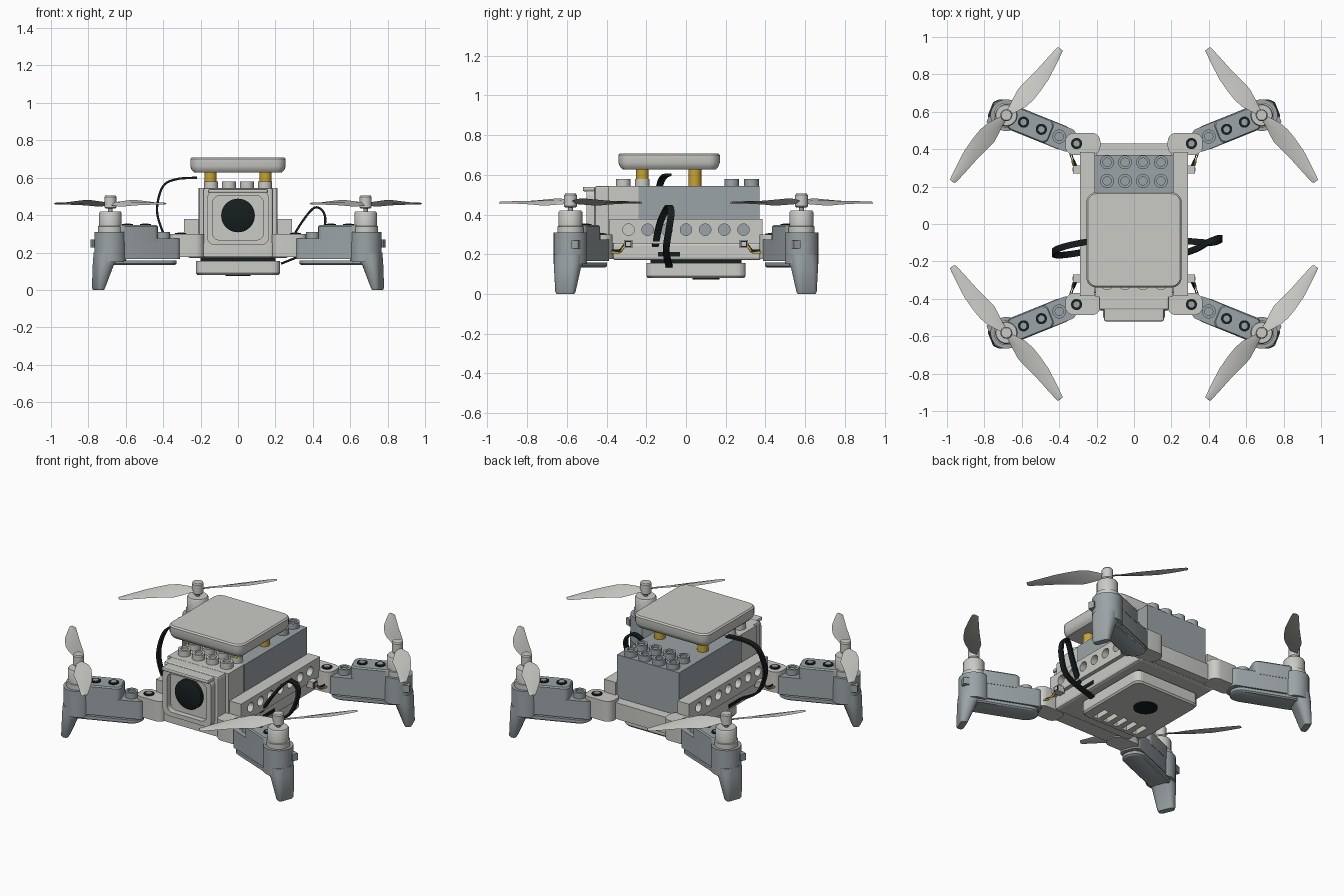
import bpy, bmesh
from math import radians, pi, cos, sin
from mathutils import Vector, Matrix
from mathutils.geometry import interpolate_bezier

if "Cube" in bpy.data.objects:
    bpy.data.objects.remove(bpy.data.objects["Cube"])


def material(name, rgb):
    m = bpy.data.materials.new(name)
    m.use_nodes = True
    m.diffuse_color = (*rgb, 1)
    m.node_tree.nodes["Principled BSDF"].inputs["Base Color"].default_value = (*rgb, 1)
    return m


LIGHT = material("light grey", (0.59, 0.6, 0.56))
SLATE = material("slate grey", (0.33, 0.37, 0.385))
BLACK = material("black", (0.008, 0.013, 0.013))
GOLD = material("gold", (0.58, 0.37, 0.03))


def circle(a, b, r, n=24):
    return [(a + r * cos(2 * pi * i / n), b + r * sin(2 * pi * i / n)) for i in range(n)]


def rrect(a0, a1, b0, b1, r, n=5):
    """Rounded rectangle outline."""
    corners = [(a1 - r, b1 - r), (a0 + r, b1 - r), (a0 + r, b0 + r), (a1 - r, b0 + r)]
    return [(a + r * cos(pi / 2 * (k + i / n)), b + r * sin(pi / 2 * (k + i / n)))
            for k, (a, b) in enumerate(corners) for i in range(n + 1)]


def at(outline, h, axis="z"):
    """Place a flat outline at a height along an axis."""
    put = {"x": lambda a, b: (h, a, b), "y": lambda a, b: (a, h, b), "z": lambda a, b: (a, b, h)}
    return [put[axis](a, b) for a, b in outline]


def loft(name, rings, mat, M=Matrix(), mirror="", bevel=0, smooth=True):
    """Skin a row of rings, cap both ends, mirror across the named axes."""
    bm = bmesh.new()
    rows = [[bm.verts.new(M @ Vector(p)) for p in ring] for ring in rings]
    n = len(rows[0])
    for a, b in zip(rows, rows[1:]):
        for i in range(n):
            bm.faces.new((a[i], a[(i + 1) % n], b[(i + 1) % n], b[i]))
    bm.faces.new(rows[0])
    bm.faces.new(rows[-1])
    bmesh.ops.recalc_face_normals(bm, faces=bm.faces)
    me = bpy.data.meshes.new(name)
    bm.to_mesh(me)
    bm.free()
    me.materials.append(mat)
    if smooth:
        me.shade_smooth()
        me.set_sharp_from_angle(angle=radians(35))
    ob = bpy.data.objects.new(name, me)
    bpy.context.collection.objects.link(ob)
    if bevel:
        mod = ob.modifiers.new("Bevel", "BEVEL")
        mod.width, mod.segments, mod.limit_method = bevel, 2, "ANGLE"
    if mirror:
        mod = ob.modifiers.new("Mirror", "MIRROR")
        mod.use_axis = ("x" in mirror, "y" in mirror, False)
        mod.use_mirror_merge = False
    return ob


def box(name, x, y, z, mat, **kw):
    rect = [(x[0], y[0]), (x[1], y[0]), (x[1], y[1]), (x[0], y[1])]
    return loft(name, [at(rect, z[0]), at(rect, z[1])], mat, smooth=False, **kw)


def rod(name, a, b, r, h0, h1, mat, axis="z", **kw):
    return loft(name, [at(circle(a, b, r), h0, axis), at(circle(a, b, r), h1, axis)], mat, **kw)


def stud(name, a, b, z, mat, h=0.035, r=0.037, **kw):
    """Hollow building stud."""
    rings = [(r, z), (r, z + h), (r * 0.6, z + h), (r * 0.6, z + h - 0.012)]
    return loft(name, [at(circle(a, b, q), zz) for q, zz in rings], mat, **kw)


def pin(name, a, b, z, **kw):
    """Black socket with a pale centre."""
    rod(name + "_socket", a, b, 0.03, z - 0.004, z + 0.005, BLACK, **kw)
    rod(name + "_centre", a, b, 0.017, z, z + 0.008, SLATE, **kw)


def cut(ob, cutters):
    for c in cutters:
        mod = ob.modifiers.new("Cut", "BOOLEAN")
        mod.object, mod.operation, mod.solver = c, "DIFFERENCE", "EXACT"
    dg = bpy.context.evaluated_depsgraph_get()
    me = bpy.data.meshes.new_from_object(ob.evaluated_get(dg))
    ob.modifiers.clear()
    ob.data = me
    for c in cutters:
        bpy.data.objects.remove(c)


def ribbon(name, pts, half_w, half_t, mat, mirror=""):
    """Smooth strap whose flat side runs along y."""
    p = [Vector(q) for q in pts]
    p = [p[0]] + p + [p[-1]]
    path = []
    for a, b, c, d in zip(p, p[1:], p[2:], p[3:]):
        path += interpolate_bezier(b, b + (c - a) / 6, c - (d - b) / 6, c, 7)[:-1]
    path.append(p[-1])
    rings, side = [], Vector((0, half_w, 0))
    for i, q in enumerate(path):
        t = path[min(i + 1, len(path) - 1)] - path[max(i - 1, 0)]
        n = Vector((-t.z, 0, t.x)).normalized() * half_t
        rings.append([q + n + side, q + n - side, q - n - side, q - n + side])
    loft(name, rings, mat, mirror=mirror)


# Hull
box("hull_base", (-0.27, 0.27), (-0.37, 0.38), (0.17, 0.26), LIGHT, bevel=0.015)
loft("rear_bumper", [at(rrect(-0.2, 0.2, 0.3, 0.43, 0.02), z) for z in (0.18, 0.28)], LIGHT)
loft("front_bumper", [at(rrect(-0.2, 0.2, -0.465, -0.3, 0.03), z) for z in (0.18, 0.25)], LIGHT)
box("battery_block", (-0.212, 0.212), (-0.24, 0.37), (0.25, 0.545), SLATE)
for i in range(4):
    for y in (0.23, 0.33):
        stud("battery_stud", -0.144 + 0.096 * i, y, 0.545, SLATE)
    for y in (-0.316, -0.22):
        stud("camera_stud", -0.144 + 0.096 * i, y, 0.545, LIGHT)

# Side beams with round holes
for s in (-1, 1):
    beam = box("side_beam", sorted((s * 0.212, s * 0.29)), (-0.385, 0.385), (0.255, 0.378), LIGHT)
    cut(beam, [rod("hole_cutter", 0.0965 * k, 0.324, 0.029, s * 0.2, s * 0.32, LIGHT, "x", smooth=False)
               for k in range(-3, 4)])
box("side_port", (0.266, 0.274), (-0.14, -0.03), (0.19, 0.212), BLACK, mirror="x")

# Camera housing, frame and lens
box("camera_body", (-0.207, 0.207), (-0.39, -0.24), (0.24, 0.545), LIGHT)
box("camera_front", (-0.187, 0.187), (-0.46, -0.38), (0.24, 0.545), LIGHT, bevel=0.012)
outer, inner = rrect(-0.165, 0.165, 0.24, 0.53, 0.04), rrect(-0.135, 0.135, 0.267, 0.503, 0.035)
loft("camera_frame", [at(outer, -0.44, "y"), at(outer, -0.5, "y"), at(inner, -0.5, "y"),
                      at(inner, -0.465, "y")], LIGHT)
box("camera_brim", (-0.16, 0.16), (-0.52, -0.44), (0.517, 0.54), LIGHT, bevel=0.008)
loft("camera_lens", [at(circle(0, 0.398, r, 32), y, "y") for r, y in
                     ((0.09, -0.45), (0.09, -0.488), (0.075, -0.496))], BLACK)

# Top plate on posts
for x in (-0.147, 0.147):
    for y in (-0.22, 0.045):
        rod("plate_post", x, y, 0.032, 0.545, 0.64, GOLD)
loft("top_plate", [at(rrect(-0.255 + d, 0.255 - d, -0.34 + d, 0.17 - d, 0.055 - d), z)
                   for d, z in ((0.02, 0.628), (0.008, 0.64), (0, 0.66), (0, 0.7), (0.008, 0.708))], LIGHT)

# Belly module with slots and sensor
box("belly_gap", (-0.2, 0.2), (-0.18, 0.28), (0.14, 0.175), BLACK)
belly = loft("belly_module", [at(rrect(-0.225 + d, 0.225 - d, -0.2 + d, 0.3 - d, 0.04), z)
                              for d, z in ((0.008, 0.08), (0, 0.09), (0, 0.155))], LIGHT, smooth=False)
cut(belly, [box("slot_cutter", (x - 0.017, x + 0.017), (-0.17, -0.07), (0.06, 0.135), LIGHT)
            for x in (-0.14, -0.07, 0, 0.07, 0.14)])
rod("belly_sensor", 0, 0.1, 0.068, 0.074, 0.085, BLACK)

# Arm hinges, wire sockets and wires
loft("arm_hinge", [at(rrect(0.18, 0.367, 0.37, 0.487, 0.045), z) for z in (0.175, 0.3)], LIGHT, mirror="xy")
pin("hinge_pin", 0.307, 0.43, 0.3, mirror="xy")
box("wire_socket", (0.28, 0.325), (0.27, 0.312), (0.232, 0.272), LIGHT, mirror="xy")
box("socket_face", (0.324, 0.327), (0.275, 0.307), (0.237, 0.267), BLACK, mirror="xy")
box("socket_inner", (0.326, 0.329), (0.28, 0.302), (0.242, 0.262), LIGHT, mirror="xy")
ribbon("gold_wire", [(0.32, 0.31, 0.24), (0.33, 0.335, 0.21), (0.345, 0.38, 0.21)], 0.005, 0.005, GOLD, "xy")
ribbon("black_wire", [(0.31, 0.31, 0.25), (0.32, 0.335, 0.22), (0.335, 0.38, 0.22)], 0.005, 0.005, BLACK, "xy")

# Arms, measured outward from the hinge
ARM = Matrix.Translation((0.307, 0.43, 0)) @ Matrix.Rotation(radians(22), 4, "Z")
kw = dict(M=ARM, mirror="xy")
REACH = 0.405
loft("arm_lower", [at(rrect(0.02, 0.42, -0.063, 0.063, 0.03), z) for z in (0.165, 0.275)], SLATE, **kw)
loft("arm_upper", [at(rrect(0.148 + d, 0.38, -0.065 + d, 0.065 - d, 0.03), z)
                   for d, z in ((0, 0.26), (0, 0.34), (0.006, 0.348))], SLATE, **kw)
loft("arm_pad", [at(rrect(0.03 + d, 0.44, -0.066 + d, 0.066 - d, 0.06), z)
                 for d, z in ((0.008, 0.133), (0, 0.14), (0, 0.158))], SLATE, **kw)
stud("arm_stud", 0.1, 0, 0.275, SLATE, **kw)
for u in (0.203, 0.306):
    pin("arm_pin", u, 0, 0.348, **kw)

# Motor barrels and tapered legs
rod("motor_barrel", REACH, 0, 0.085, 0.15, 0.31, SLATE, **kw)
legs = ((0.2, -0.08, 0.085, 0.075, 0.06), (0.155, -0.035, 0.088, 0.072, 0.05), (0.13, -0.005, 0.088, 0.068, 0.042),
        (0.01, 0.045, 0.092, 0.052, 0.02), (0, 0.05, 0.086, 0.046, 0.016))
loft("leg", [at(rrect(REACH + a, REACH + b, -w, w, r), z) for z, a, b, w, r in legs], SLATE, **kw)
box("leg_clip", (REACH + 0.05, REACH + 0.085), (-0.075, -0.04), (0.228, 0.27), SLATE, **kw)
loft("motor", [at(circle(REACH, 0, r), z) for r, z in
               ((0.067, 0.305), (0.067, 0.34), (0.06, 0.342), (0.06, 0.412), (0.055, 0.42))], LIGHT, **kw)
rod("motor_shaft", REACH, 0, 0.012, 0.41, 0.45, SLATE, **kw)
loft("propeller_hub", [at(circle(REACH, 0, r), z) for r, z in
                       ((0.025, 0.435), (0.032, 0.442), (0.032, 0.498), (0.027, 0.505))], LIGHT, **kw)

# Propeller blades: distance out, trailing edge, leading edge, pitch
blade = ((0.015, -0.015, 0.015, 0.45), (0.05, -0.02, 0.03, 0.45), (0.1, -0.032, 0.05, 0.4),
         (0.15, -0.042, 0.058, 0.35), (0.21, -0.037, 0.057, 0.28), (0.29, -0.031, 0.05, 0.2),
         (0.38, -0.028, 0.03, 0.15), (0.45, -0.025, 0.012, 0.12), (0.458, -0.016, 0.01, 0.12))
HUB = ARM @ Vector((REACH, 0, 0.46))
for turn in (130, 310):
    rings = []
    for u, a, b, k in blade:
        m = (a + b) / 2
        rings.append([(u, a, a * k), (u, m, m * k + 0.007), (u, b, b * k), (u, m, m * k - 0.003)])
    loft("propeller_blade", rings, LIGHT, mirror="xy",
         M=Matrix.Translation(HUB) @ Matrix.Rotation(radians(turn), 4, "Z"))

# Cable straps
ribbon("left_strap", [(0.27, -0.155, 0.24), (0.34, -0.13, 0.36), (0.41, -0.09, 0.44), (0.46, -0.075, 0.41),
                      (0.46, -0.085, 0.33), (0.4, -0.1, 0.22), (0.23, -0.085, 0.14)], 0.017, 0.006, BLACK)
ribbon("right_strap", [(-0.22, -0.09, 0.6), (-0.33, -0.11, 0.592), (-0.4, -0.13, 0.555), (-0.432, -0.15, 0.45),
                       (-0.42, -0.165, 0.36), (-0.37, -0.165, 0.26), (-0.265, -0.15, 0.2)], 0.017, 0.006, BLACK)
